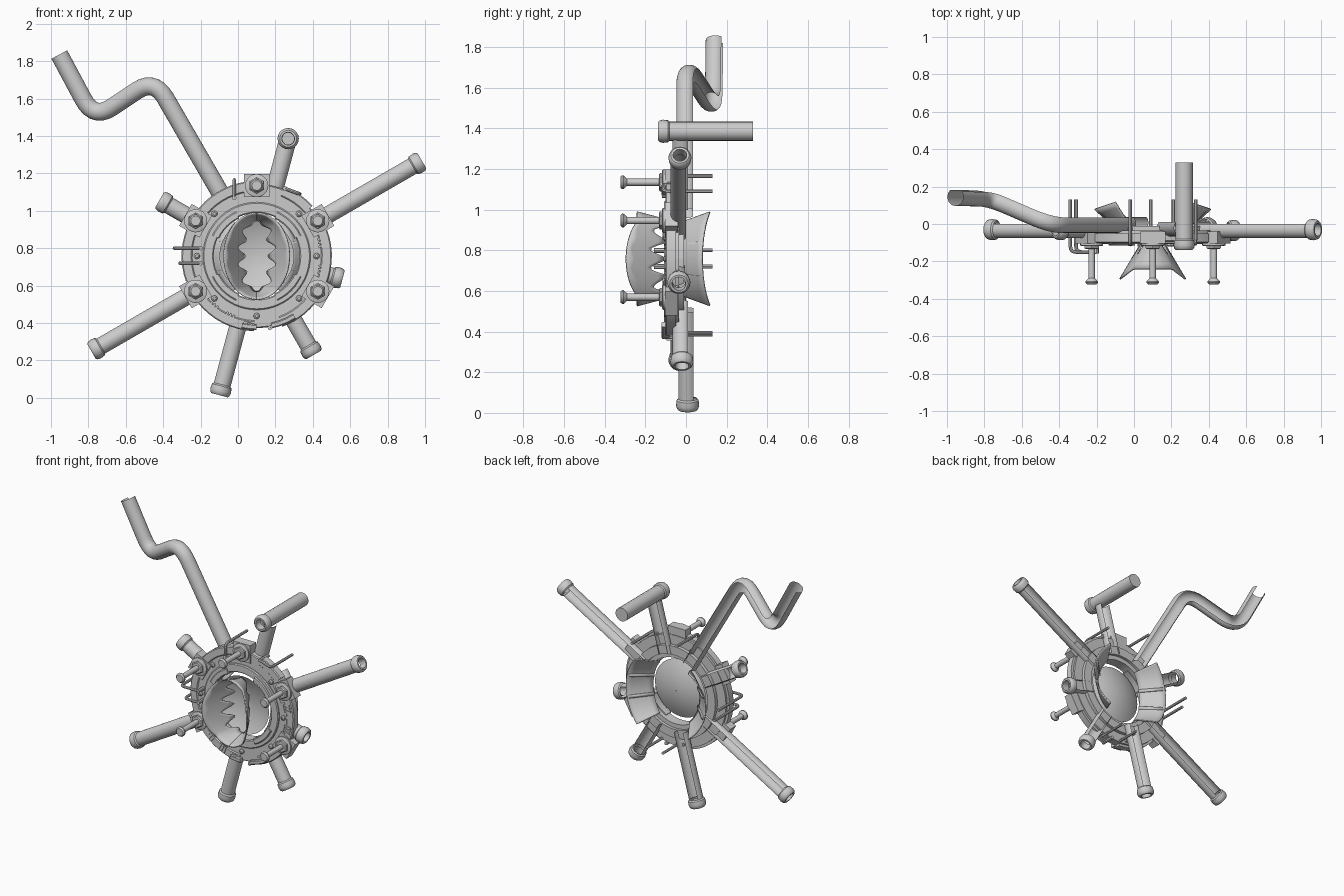
import bpy, bmesh, math
from mathutils import Vector

if "Cube" in bpy.data.objects:
    bpy.data.objects.remove(bpy.data.objects["Cube"])
CX, CZ = 0.10, 0.758
Y = Vector((0, 1, 0))


def P(deg, r, y=0.0):
    a = math.radians(deg)
    return Vector((CX + r * math.cos(a), y, CZ + r * math.sin(a)))


def skin(name, rings, closed, cap=False, thick=0):
    """Join rows of points with quads."""
    bm = bmesh.new()
    rows = [[bm.verts.new(p) for p in ring] for ring in rings]
    n = len(rows[0])
    for a, b in zip(rows, rows[1:]):
        for i in range(n if closed else n - 1):
            j = (i + 1) % n
            bm.faces.new((a[i], a[j], b[j], b[i]))
    if cap:
        bm.faces.new(rows[0][::-1])
        bm.faces.new(rows[-1])
    bmesh.ops.recalc_face_normals(bm, faces=bm.faces)
    me = bpy.data.meshes.new(name)
    bm.to_mesh(me)
    bm.free()
    ob = bpy.data.objects.new(name, me)
    bpy.context.collection.objects.link(ob)
    if thick:
        m = ob.modifiers.new("thickness", 'SOLIDIFY')
        m.thickness, m.offset = thick, 0
    return ob


def circle(c, t, r, n=20, gap=0):
    """Ring of points around c; gap leaves the +y side open by that many degrees."""
    ref = Y if abs(t.y) < 0.9 else Vector((0, 0, 1))
    v = (ref - t * ref.dot(t)).normalized()
    u = v.cross(t)
    steps = n if gap == 0 else n - 1
    out = []
    for i in range(n):
        a = math.radians(gap / 2 + (360 - gap) * i / steps)
        out.append(c + (v * math.cos(a) + u * math.sin(a)) * r)
    return out


def lathe(name, o, axis, prof, n=20, gap=0, cap=False):
    return skin(name, [circle(o + axis * d, axis, r, n, gap) for d, r in prof], gap == 0, cap)


def fillet(pts, rad, n=7):
    """Round the inner corners of a path."""
    out = [pts[0]]
    for a, b, c in zip(pts, pts[1:], pts[2:]):
        p, q = b + (a - b).normalized() * rad, b + (c - b).normalized() * rad
        for i in range(n + 1):
            t = i / n
            out.append(p * (1 - t) ** 2 + b * 2 * t * (1 - t) + q * t * t)
    return out + [pts[-1]]


def sweep(name, pts, r, n=20, gap=0, cap=False):
    rings, v = [], None
    for i, p in enumerate(pts):
        t = (pts[min(i + 1, len(pts) - 1)] - pts[max(i - 1, 0)]).normalized()
        if v is None:
            v = Y if abs(t.y) < 0.9 else Vector((0, 0, 1))
        v = (v - t * v.dot(t)).normalized()
        u = v.cross(t)
        steps = n if gap == 0 else n - 1
        angs = [math.radians(gap / 2 + (360 - gap) * k / steps) for k in range(n)]
        rings.append([p + (v * math.cos(a) + u * math.sin(a)) * r for a in angs])
    return skin(name, rings, gap == 0, cap)


def arc(name, r0, r1, y0, y1, a0=0, a1=360, bevel=0.006):
    """Curved block with a rectangular, slightly chamfered section."""
    n = max(3, int((a1 - a0) / 6))
    prof = [(r0, y1), (r0, y0 + bevel), (r0 + bevel, y0), (r1 - bevel, y0), (r1, y0 + bevel), (r1, y1)]
    rings = [[P(a0 + (a1 - a0) * i / n, r, y) for r, y in prof] for i in range(n + 1)]
    return skin(name, rings, True, a1 - a0 < 360)


def block(name, deg, r0, r1, w, y0, y1):
    """Straight radial block."""
    a = math.radians(deg)
    side = Vector((-math.sin(a), 0, math.cos(a))) * (w / 2)
    rings = []
    for y in (y0, y1):
        lo, hi = P(deg, r0, y), P(deg, r1, y)
        rings.append([lo - side, hi - side, hi + side, lo + side])
    return skin(name, rings, True, True)


# hub rings
arc("hub_ring", 0.25, 0.385, -0.095, -0.035)
arc("inner_collar", 0.23, 0.288, -0.108, -0.03)
arc("back_ring", 0.26, 0.32, -0.04, -0.01)
for a0, a1 in ((98, 140), (42, 68), (-24, 22), (158, 200), (218, 268), (290, 322)):
    arc("rim_plate", 0.345, 0.402, -0.101, -0.05, a0, a1)
for a in (45, 135, 225, 315):
    arc("inner_clamp", 0.222, 0.262, -0.116, -0.06, a - 20, a + 20)

# rivets
for k in range(8):
    if k != 2:
        lathe("rivet", P(45 * k, 0.32, -0.09), -Y, [(0, 0.017), (0.014, 0.016), (0.02, 0.008)], 10, cap=True)

# long bolts on square mounts
for a in (90, 30, -30, 210, 150):
    block("bolt_mount", a, 0.315, 0.44, 0.135, -0.104, -0.04)
    c = P(a, 0.377, -0.10)
    lathe("bolt_washer", c, -Y, [(0, 0.062), (0.014, 0.062), (0.018, 0.055)], 20, cap=True)
    lathe("bolt_nut", c, -Y, [(0.015, 0.045), (0.028, 0.045), (0.033, 0.038)], 6, cap=True)
    lathe("bolt_shaft", c, -Y, [(0, 0.018), (0.20, 0.018)], 12, cap=True)
    lathe("bolt_head", c, -Y, [(0.19, 0.018), (0.207, 0.034), (0.214, 0.034), (0.223, 0.026)], 14, cap=True)

# vent slats, in groups of three
for a in (12, -12, 246, 229):
    for d in (-3.2, 0, 3.2):
        block("vent_slat", a + d, 0.335, 0.385, 0.011, -0.108, -0.09)


# radial pipes with an open back and a rolled lip
def lip(c, d, r=0.046):
    lathe("pipe_lip", c, d, [(-0.058, r), (-0.05, 0.054), (-0.025, 0.057), (-0.008, 0.053), (0, 0.045),
                             (0, 0.034), (-0.05, 0.032)])


for a, length, y in ((30, 1.02, -0.03), (210, 1.02, -0.03), (255, 0.77, 0.008), (300, 0.61, -0.02),
                     (-15, 0.475, -0.035), (150, 0.60, -0.03)):
    d = (P(a, 1) - P(a, 0)).normalized()
    lathe("radial_pipe", P(a, 0, y), d, [(0.26, 0.046), (length - 0.055, 0.046)], 18, 100)
    lip(P(a, length, y), d)

# elbow pipe at the top
d = (P(75, 1) - P(75, 0)).normalized()
lathe("elbow_stem", P(75, 0, -0.02), d, [(0.26, 0.047), (0.615, 0.047)], 18, 100)
top = P(75, 0.65, 0)
lathe("elbow_crosspipe", top, Y, [(-0.085, 0.047), (0.33, 0.047), (0.33, 0.0005)])
lip(top + Y * -0.138, -Y)

# long bent pipe
path = [P(120, 0.26), Vector((-0.447, 0, 1.705)), Vector((-0.77, 0.14, 1.49)), Vector((-0.955, 0.145, 1.835))]
sweep("bent_pipe", fillet(path, 0.12), 0.048, 20, 90)

# bent wire pins
for start, corner in (((-0.20, 0.80), (-0.34, 0.80)), ((-0.20, 0.72), (-0.31, 0.72)),
                      ((-0.02, 1.07), (-0.02, 1.165)), ((0.25, 1.12), (0.33, 1.09)),
                      ((0.04, 0.40), (0.09, 0.385)), ((0.17, 0.375), (0.21, 0.395))):
    y = -0.15 if start[0] < -0.1 else -0.11
    s, c = Vector((start[0], y, start[1])), Vector((corner[0], y, corner[1]))
    pts = fillet([s, c, Vector((corner[0], 0.13, corner[1]))], 0.03, 4)
    sweep("wire_pin", pts, 0.0095, 8, cap=True)
    lathe("wire_foot", s, Y, [(-0.008, 0.012), (0.09, 0.012)], 8, cap=True)
for a0, a1 in ((258, 270), (282, 302)):
    arc("lower_clip", 0.365, 0.395, -0.12, -0.08, a0, a1)

# domed dish inside the hole
rings = []
for i in range(9):
    t = max(i / 8, 0.002)
    rings.append([P(k * 11.25, 0.20 * t, -0.035 - 0.05 * t * t) for k in range(32)])
skin("dish", rings, True)


# flared leaves, mirrored left and right
def leaf(name, s, inner, outer, span, flat, wave, n=48, m=5):
    """inner and outer: x reach, z reach, y at middle, y at tips. wave trims the inner edge."""
    rings = []
    for j in range(m + 1):
        row = []
        for i in range(n + 1):
            a = math.radians(span * (2 * i / n - 1))
            co, si = math.cos(a), math.sin(a)
            t = j / m
            t += (1 - t) * wave * (1 - math.cos(si * 14)) * min(1, co * 2)
            k = max(0, (co - flat) / (1 - flat))
            e = [(q[0] * co, q[1] * si, q[3] + (q[2] - q[3]) * k) for q in (inner, outer)]
            x, z, y = (e[0][h] * (1 - t) + e[1][h] * t for h in range(3))
            row.append(Vector((CX + s * x, y, CZ + z)))
        rings.append(row)
    return skin(name, rings, False, thick=0.008)


for s in (-1, 1):
    leaf("front_leaf", s, (0.06, 0.19, -0.10, -0.09), (0.175, 0.23, -0.295, -0.242), 90, 0.6, 0.2)
    leaf("back_leaf", s, (0.18, 0.235, -0.04, -0.02), (0.31, 0.30, 0.08, 0.118), 50, 0.64, 0)
    # seam strips across the back leaf
    for z in (-0.065, 0.065):
        rows = [[Vector((CX + s * (x - 0.01), y, CZ + z * f + h)) for h in (-0.01, 0.01)]
                for x, y, f in ((0.18, -0.035, 1), (0.298, 0.077, 1.15))]
        skin("leaf_seam", rows, False, thick=0.014)

# smooth round parts, keep edges sharp
bpy.ops.object.select_all(action='SELECT')
bpy.context.view_layer.objects.active = bpy.context.selected_objects[0]
bpy.ops.object.shade_smooth_by_angle(angle=math.radians(35))
